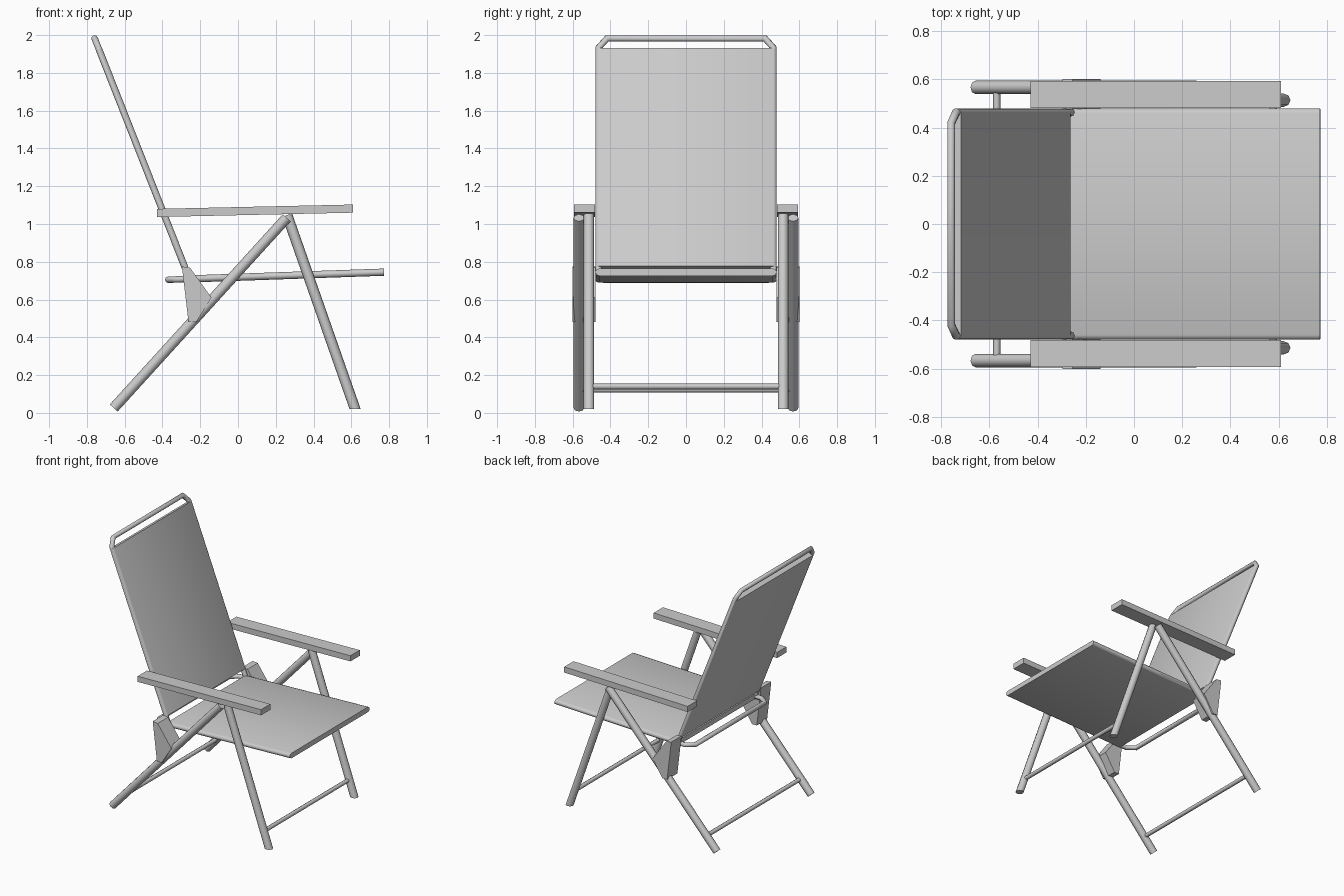
import bpy, bmesh
from math import sin, cos, pi, radians
from mathutils import Vector

if "Cube" in bpy.data.objects:
    bpy.data.objects.remove(bpy.data.objects["Cube"])


def finish(name, bm, smooth=True):
    bmesh.ops.recalc_face_normals(bm, faces=bm.faces[:])
    mesh = bpy.data.meshes.new(name)
    bm.to_mesh(mesh)
    bm.free()
    ob = bpy.data.objects.new(name, mesh)
    bpy.context.collection.objects.link(ob)
    if smooth:
        bpy.ops.object.select_all(action='DESELECT')
        ob.select_set(True)
        bpy.context.view_layer.objects.active = ob
        bpy.ops.object.shade_smooth_by_angle(angle=radians(50))
    return ob


def circle(r, n=8):
    return [(r * cos(2 * pi * i / n), r * sin(2 * pi * i / n)) for i in range(n)]


def sleeve_section(half_width, r, n=4):
    # flat slab with half-round long edges
    c = half_width - r
    pts = []
    for s, start in ((1, -pi / 2), (-1, pi / 2)):
        for i in range(n + 1):
            a = start + pi * i / n
            pts.append((s * c + r * cos(a), r * sin(a)))
    return pts


def sweep(name, path, normal, section, level_end=False):
    """Sweep a section along a planar path with mitred corners."""
    path = [Vector(p) for p in path]
    normal = Vector(normal).normalized()
    bm = bmesh.new()
    rings = []
    for i, p in enumerate(path):
        d_in = (p - path[max(i - 1, 0)]).normalized()
        d_out = (path[min(i + 1, len(path) - 1)] - p).normalized()
        t = (d_in + d_out).normalized()
        d = d_out if d_out.length > 0 else d_in
        side = normal.cross(t) / t.dot(d)
        ring = [p + side * a + normal * b for a, b in section]
        if level_end and i == len(path) - 1:
            ring = [v + d * ((p.z - v.z) / d.z) for v in ring]
        rings.append([bm.verts.new(v) for v in ring])
    n = len(section)
    for r0, r1 in zip(rings, rings[1:]):
        for k in range(n):
            bm.faces.new((r0[k], r0[(k + 1) % n], r1[(k + 1) % n], r1[k]))
    bm.faces.new(rings[0])
    bm.faces.new(rings[-1])
    return finish(name, bm)


def side_block(name, profile, y0, y1):
    """Extrude an x-z outline between two y positions."""
    bm = bmesh.new()
    face = bm.faces.new([bm.verts.new((x, y0, z)) for x, z in profile])
    ext = bmesh.ops.extrude_face_region(bm, geom=[face])
    bmesh.ops.translate(bm, vec=(0, y1 - y0, 0),
                        verts=[v for v in ext['geom'] if isinstance(v, bmesh.types.BMVert)])
    return finish(name, bm, smooth=False)


def u_frame(name, end, bar, half, r, chamfer=0.045):
    """U-shaped tube: two rails from end to a cross bar, with cut corners."""
    end, bar = Vector(end), Vector(bar)
    d = (bar - end).normalized()
    Y = Vector((0, 1, 0))
    low = bar - d * chamfer * 1.2
    path = [end - Y * half, low - Y * half, bar - Y * (half - chamfer),
            bar + Y * (half - chamfer), low + Y * half, end + Y * half]
    return sweep(name, path, d.cross(Y), circle(r))


# legs, brackets and armrests on both sides
for s, tag in ((-1, "right"), (1, "left")):
    sweep("back_leg_" + tag, [(0.258, s * 0.567, 1.033), (-0.658, s * 0.567, 0.026)],
          (0, 1, 0), circle(0.028))
    sweep("front_leg_" + tag, [(0.26, s * 0.514, 1.047), (0.62, s * 0.514, 0.02)],
          (0, 1, 0), circle(0.028), level_end=True)
    side_block("hinge_bracket_" + tag,
               [(-0.297, 0.775), (-0.255, 0.77), (-0.14, 0.61), (-0.222, 0.48), (-0.262, 0.48)],
               s * 0.478, s * 0.602)
    side_block("armrest_" + tag,
               [(-0.43, 1.037), (0.61, 1.06), (0.61, 1.103), (-0.43, 1.08)],
               s * 0.482, s * 0.594)

# cross bars between the legs
for name, x, z, h in (("back_cross_bar", -0.57, 0.123, 0.55), ("front_cross_bar", 0.578, 0.14, 0.5)):
    sweep(name, [(x, -h, z), (x, h, z)], (0, 0, 1), circle(0.015))

# backrest frame and fabric
u_frame("backrest_frame", (-0.262, 0, 0.72), (-0.759, 0, 1.983), 0.463, 0.017)
back_lo, back_hi = Vector((-0.281, 0, 0.77)), Vector((-0.736, 0, 1.925))
sweep("backrest_fabric", [back_lo, back_hi],
      (back_hi - back_lo).cross(Vector((0, 1, 0))), sleeve_section(0.48, 0.018))

# seat frame and fabric
u_frame("seat_frame", (0.765, 0, 0.745), (-0.37, 0, 0.705), 0.463, 0.017)
seat_lo, seat_hi = Vector((-0.262, 0, 0.709)), Vector((0.773, 0, 0.745))
sweep("seat_fabric", [seat_lo, seat_hi],
      (seat_hi - seat_lo).cross(Vector((0, 1, 0))), sleeve_section(0.48, 0.019))
